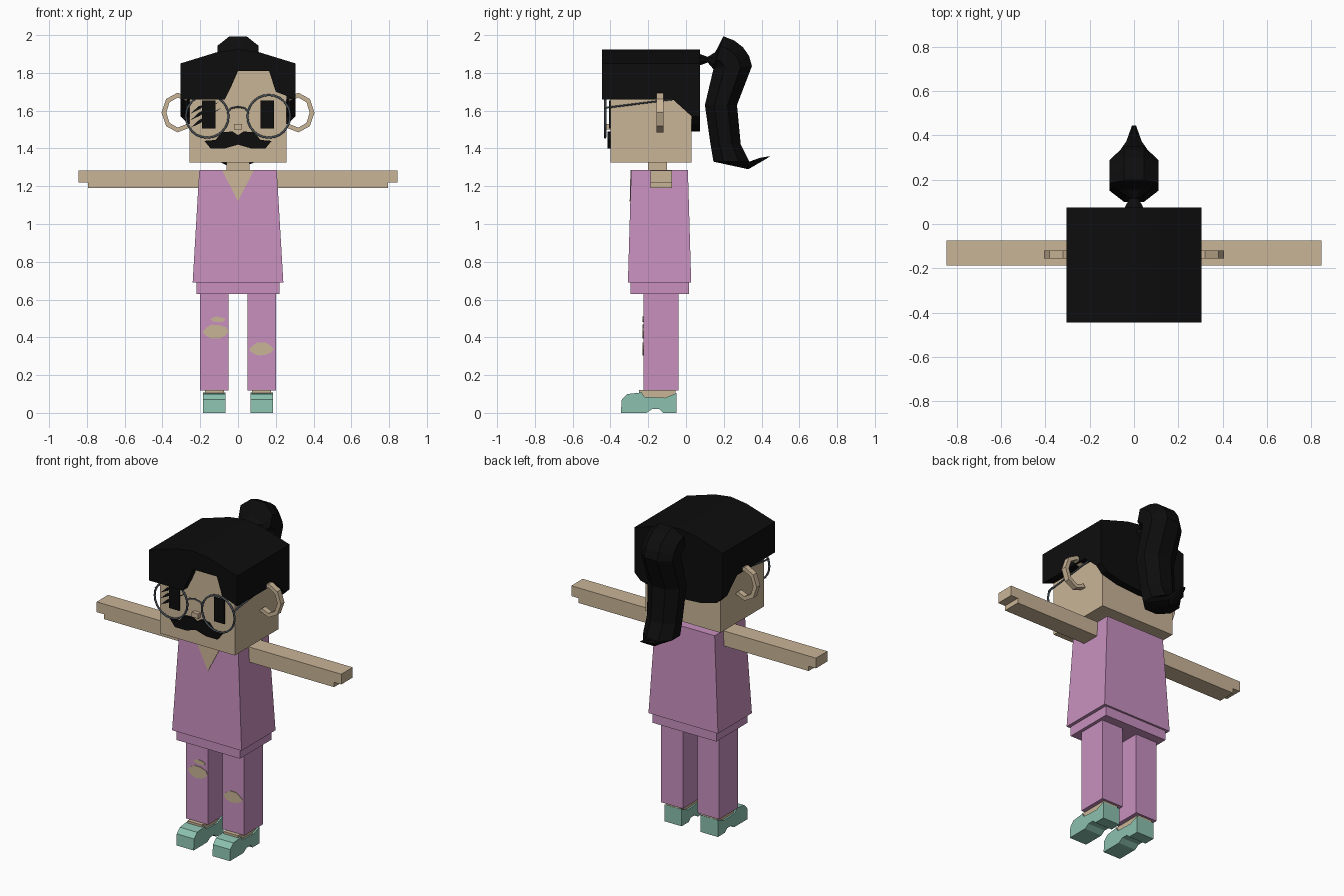
import bpy, bmesh, math, random
from mathutils import Vector

cube = bpy.data.objects.get("Cube")
if cube:
    bpy.data.objects.remove(cube, do_unlink=True)
random.seed(4)


def material(name, red, green, blue):
    mat = bpy.data.materials.new(name)
    mat.use_nodes = True
    colour = (red, green, blue, 1)
    mat.diffuse_color = colour
    bsdf = next(node for node in mat.node_tree.nodes if node.type == 'BSDF_PRINCIPLED')
    bsdf.inputs["Base Color"].default_value = colour
    return mat


SKIN = material("skin", .59, .46, .31)
PINK = material("pink_cloth", .58, .28, .52)
TEAL = material("teal_shoe", .26, .53, .43)
BLACK = material("black_hair", .004, .004, .004)
METAL = material("grey_metal", .07, .09, .11)


def loft(name, rings, mat):
    """Skin equal-length rings of points and cap both ends."""
    bm = bmesh.new()
    loops = [[bm.verts.new(point) for point in ring] for ring in rings]
    count = len(loops[0])
    for lower, upper in zip(loops, loops[1:]):
        for i in range(count):
            j = (i + 1) % count
            bm.faces.new((lower[i], lower[j], upper[j], upper[i]))
    bm.faces.new(loops[0])
    bm.faces.new(loops[-1])
    bmesh.ops.recalc_face_normals(bm, faces=bm.faces)
    mesh = bpy.data.meshes.new(name)
    bm.to_mesh(mesh)
    bm.free()
    mesh.materials.append(mat)
    bpy.context.collection.objects.link(bpy.data.objects.new(name, mesh))


def plate(name, points, front, back, mat, side=1):
    """Extrude an outline of (x, z) points through y."""
    loft(name, [[(side * x, y, z) for x, z in points] for y in (front, back)], mat)


def slab(name, points, inner, outer, mat, side):
    """Extrude an outline of (y, z) points through x."""
    loft(name, [[(side * x, y, z) for y, z in points] for x in (inner, outer)], mat)


def block(name, x, half, front, back, bottom, top, mat, flare=0):
    """Box with its bottom widened by the flare on every side."""
    def ring(grow, z):
        left, right = x - half - grow, x + half + grow
        near, far = front - grow / 2, back + grow / 2
        return [(left, near, z), (right, near, z), (right, far, z), (left, far, z)]
    loft(name, [ring(flare, bottom), ring(0, top)], mat)


def mirrored(half):
    """Complete a right-hand outline with its reflection in x."""
    return half + [(-x, z) for x, z in reversed(half)]


def arc(x, z, wide, high, start, end, steps, wobble=0):
    points = []
    for i in range(steps + 1):
        angle = math.radians(start + (end - start) * i / steps)
        size = 1 + random.uniform(-wobble, wobble)
        points.append((x + wide * size * math.cos(angle), z + high * size * math.sin(angle)))
    return points


def wire(name, points, thickness, closed=False):
    curve = bpy.data.curves.new(name, 'CURVE')
    curve.dimensions = '3D'
    curve.bevel_depth = thickness
    curve.bevel_resolution = 1
    curve.use_fill_caps = True
    spline = curve.splines.new('POLY')
    spline.points.add(len(points) - 1)
    for knot, place in zip(spline.points, points):
        knot.co = (*place, 1)
    spline.use_cyclic_u = closed
    curve.materials.append(METAL)
    bpy.context.collection.objects.link(bpy.data.objects.new(name, curve))


# Body
block("tunic", 0, .205, -.29, .01, .69, 1.285, PINK, flare=.035)
block("hip_band", 0, .22, -.295, .015, .63, .7, PINK)
block("neck", 0, .06, -.2, -.1, 1.27, 1.33, SKIN)
loft("neckline", [[(-.085, y, 1.286), (.085, y, 1.286), (0, y - .004, 1.12)]
                  for y in (-.294, -.285)], SKIN)

# Head
FACE, NAPE, CHEEK = -.4, .03, .258
block("head", 0, CHEEK, FACE, NAPE, 1.325, 1.83, SKIN)
block("nose", 0, .022, FACE - .025, FACE, 1.5, 1.53, SKIN)

# Hair: fringe with a notch, crown, and a back that droops in the middle
HAIR, RIM, FRINGE = .305, .044, 1.66
ROOF = mirrored([(HAIR, 1.85), (.11, 1.91), (0, 1.925)][::1])
ROOF.remove((0, 1.925))
NOTCH = [(-.07, FRINGE), (-.035, 1.73), (0, 1.81), (.165, 1.81), (.2, 1.7), (HAIR, FRINGE)]
plate("hair_fringe", ROOF + [(-HAIR, FRINGE)] + NOTCH, FACE - RIM, FACE, BLACK)
plate("hair_crown", ROOF + [(-HAIR, 1.8), (HAIR, 1.8)], FACE, NAPE, BLACK)
plate("hair_back", ROOF + arc(0, 1.57, HAIR, .08, 180, 360, 6), NAPE, NAPE + RIM, BLACK)


# Ponytail: octagonal rings between an inner and an outer point
def octagon(inner, outer, width):
    middle, reach = (inner + outer) / 2, (outer - inner) / 2
    ring = []
    for across, along in arc(0, 0, 1.08, 1.08, 22.5, 337.5, 7):
        spot = middle + reach * along
        ring.append((width * across, spot.x, spot.y))
    return ring


def level(y, z, reach, width, slope=0):
    offset = Vector((reach, slope))
    return octagon(Vector((y, z)) - offset, Vector((y, z)) + offset, width)


pivot = Vector((.145, 1.82))
bend = [octagon(pivot, pivot + Vector(tip), .11)
        for tip in arc(0, 0, .205, .18, 75, 5, 4)]
loft("ponytail", [
    level(.06, 1.87, 0, .05, .035), level(.115, 1.87, 0, .02, .015),
    octagon(pivot, pivot + Vector((.01, .09)), .07), *bend,
    level(.185, 1.63, .085, .11), level(.21, 1.42, .08, .1),
    level(.24, 1.33, .095, .1), level(.36, 1.32, .03, .035, .03),
    level(.44, 1.355, .005, .01, .004)], BLACK)

# Parts that repeat on both sides
EAR = arc(.315, 1.59, .09, .105, 130, -130, 6) + arc(.315, 1.59, .065, .08, -130, 130, 6)
MOUSTACHE = [(0, 1.47), (.03, 1.49), (.085, 1.485), (.12, 1.445), (.178, 1.44),
             (.145, 1.4), (.07, 1.4), (0, 1.42)]
SHOE = [(-.345, 0), (-.34, .07), (-.31, .1), (-.235, .108), (-.22, .085),
        (-.11, .08), (-.05, .105), (-.05, 0), (-.12, 0), (-.14, .02), (-.18, .02), (-.21, 0)]
SIDELOCK = [(FACE, FRINGE), (-.07, FRINGE), (NAPE, 1.57), (NAPE, 1.85), (FACE, 1.85)]
LENS, LENS_X, LENS_Z, LENS_Y = .113, .163, 1.57, FACE - .028
for name, s in (("left_", 1), ("right_", -1)):
    plate(name + "ear", EAR, -.155, -.12, SKIN, s)
    plate(name + "moustache", MOUSTACHE, FACE - .015, FACE, BLACK, s)
    block(name + "arm", s * .5225, .3225, -.188, -.075, 1.22, 1.284, SKIN)
    block(name + "under_arm", s * .5, .295, -.188, -.075, 1.19, 1.22, SKIN)
    slab(name + "hair_side", SIDELOCK, CHEEK, HAIR, BLACK, s)
    block(name + "eye", s * .155, .035, FACE - .008, FACE, 1.505, 1.655, BLACK)
    block(name + "leg", s * .125, .075, -.225, -.04, .118, .64, PINK)
    block(name + "foot", s * .125, .05, -.25, -.055, .05, .12, SKIN)
    slab(name + "shoe", SHOE, .065, .185, TEAL, s)
    # Glasses: rim and temple
    circle = arc(s * LENS_X, LENS_Z, LENS, LENS, 0, 345, 23)
    wire(name + "rim", [(x, LENS_Y, z) for x, z in circle], .006, closed=True)
    wire(name + "temple", [(s * .272, LENS_Y, 1.615), (s * .272, -.07, FRINGE)], .005)
bridge = arc(0, LENS_Z + .025, .052, .025, 180, 0, 4)
wire("bridge", [(x, LENS_Y, z) for x, z in bridge], .005)

# Slanted strokes over the right eye
for start, length in ((1.51, .165), (1.55, .15), (1.585, .07)):
    tip = (length - .25, start + length * .65)
    plate("eye_stroke", [(-.25, start), (-.2, start + .024), tip, (-.21, start + .038)],
          FACE - .006, FACE, BLACK)

# Ragged trouser openings
for x, z, wide, high in ((-.12, .43, .065, .036), (-.105, .495, .037, .015),
                         (.125, .338, .066, .034)):
    plate("trouser_tear", arc(x, z, wide, high, 0, 324, 9, wobble=.12), -.229, -.224, SKIN)
